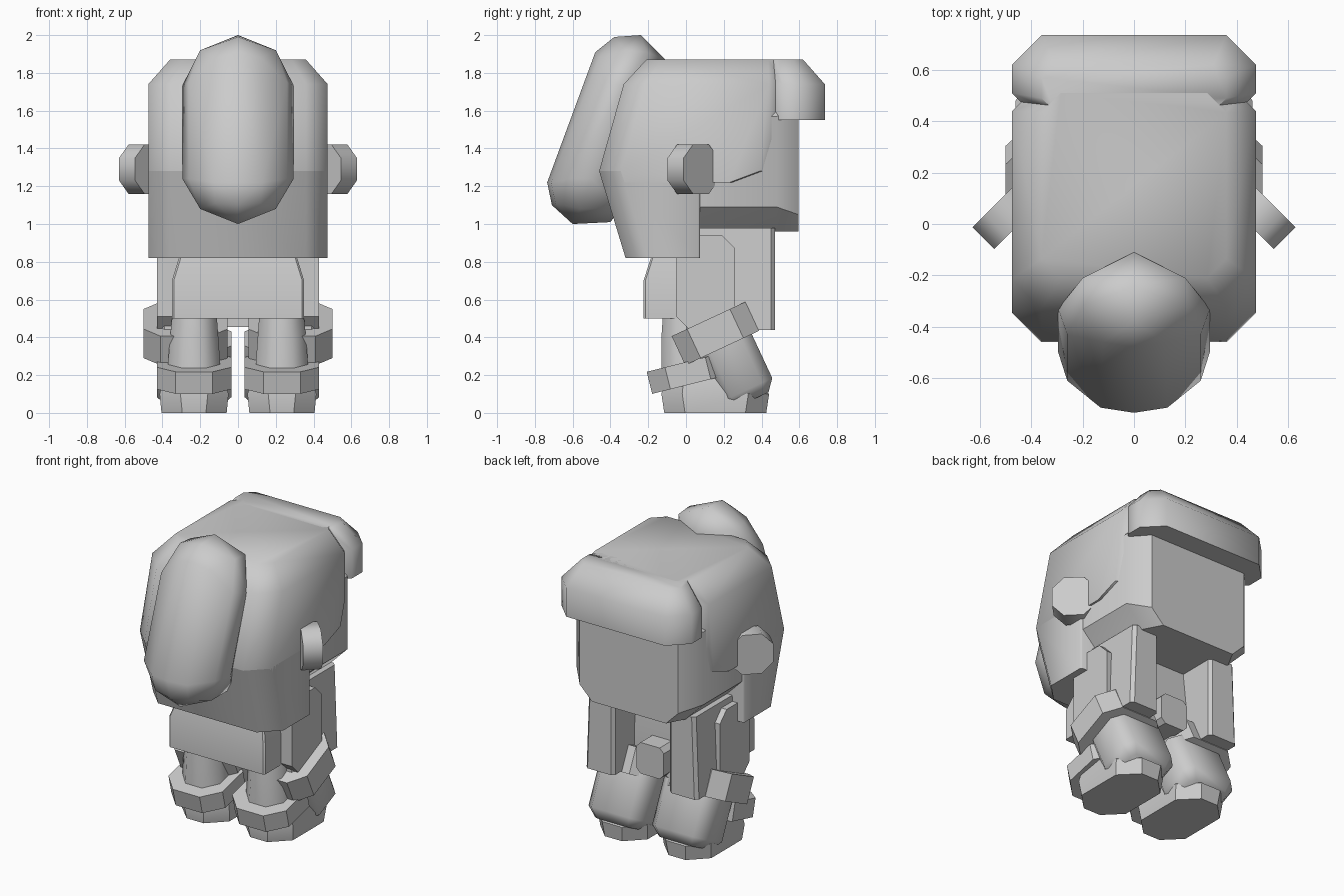
import bpy, bmesh, math
from mathutils import Matrix, Vector

cube = bpy.data.objects.get("Cube")
if cube:
    bpy.data.objects.remove(cube, do_unlink=True)

grey = bpy.data.materials.new("plain_grey")
grey.use_nodes = True
grey.diffuse_color = (0.6, 0.6, 0.6, 1)
grey.node_tree.nodes["Principled BSDF"].inputs["Base Color"].default_value = (0.6, 0.6, 0.6, 1)


def hull(name, points, smooth=50):
    """Closed convex solid around a set of points."""
    bm = bmesh.new()
    for p in points:
        bm.verts.new(p)
    bmesh.ops.remove_doubles(bm, verts=bm.verts[:], dist=0.0005)
    res = bmesh.ops.convex_hull(bm, input=bm.verts[:])
    loose = {g for g in res["geom_interior"] + res["geom_unused"] if isinstance(g, bmesh.types.BMVert)}
    bmesh.ops.delete(bm, geom=list(loose), context='VERTS')
    bmesh.ops.dissolve_limit(bm, angle_limit=math.radians(1), verts=bm.verts[:], edges=bm.edges[:])
    bmesh.ops.recalc_face_normals(bm, faces=bm.faces[:])
    mesh = bpy.data.meshes.new(name)
    bm.to_mesh(mesh)
    bm.free()
    mesh.materials.append(grey)
    ob = bpy.data.objects.new(name, mesh)
    bpy.context.collection.objects.link(ob)
    bpy.ops.object.select_all(action='DESELECT')
    ob.select_set(True)
    bpy.context.view_layer.objects.active = ob
    bpy.ops.object.shade_smooth_by_angle(angle=math.radians(smooth))
    return ob


def octagon(a0, a1, b0, b1, c, d=None):
    """Chamfered rectangle; c cuts the low-b corners, d the high-b corners."""
    d = c if d is None else d
    return [(a0 + c, b0), (a1 - c, b0), (a1, b0 + c), (a1, b1 - d),
            (a1 - d, b1), (a0 + d, b1), (a0, b1 - d), (a0, b0 + c)]


def ring_z(z, x0, x1, y0, y1, c, d=None):
    return [(x, y, z) for x, y in octagon(x0, x1, y0, y1, c, d)]


def ring_y(y, x0, x1, z0, z1, c):
    return [(x, y, z) for x, z in octagon(x0, x1, z0, z1, c)]


def ring_x(x, y0, y1, z0, z1, c):
    return [(x, y, z) for y, z in octagon(y0, y1, z0, z1, c)]


def pair(name, points, smooth=50):
    """Build a part on +x and its mirror on -x."""
    points = [Vector(p) for p in points]
    hull("left_" + name, points, smooth)
    hull("right_" + name, [(-p.x, p.y, p.z) for p in points], smooth)


def tilted(points, y, z, degrees):
    m = Matrix.Translation((0, y, z)) @ Matrix.Rotation(math.radians(degrees), 4, 'X')
    return [m @ Vector(p) for p in points]


# Hair: upper shell, back curtain and overhanging fringe
W = 0.475
upper = []
for z, back, front in ((1.22, -0.44, 0.30), (1.28, -0.46, 0.46), (1.45, -0.41, 0.51), (1.74, -0.33, 0.51)):
    upper += ring_z(z, -W, W, back, front, 0.115, 0.07)
upper += ring_z(1.87, -0.36, 0.36, -0.21, 0.51, 0.075)
hull("hair_shell", upper)

curtain = ring_z(0.82, -W, W, -0.32, 0.075, 0.115, 0.01)
curtain += ring_z(1.28, -W, W, -0.46, 0.075, 0.115, 0.01)
hull("hair_curtain", curtain)

fringe = []
for z in (1.55, 1.74):
    fringe += ring_z(z, -W, W, 0.43, 0.735, 0.08, 0.115)
fringe += ring_z(1.87, -0.36, 0.36, 0.44, 0.62, 0.05)
hull("hair_fringe", fringe)

# Hair bun: tilted rounded pad on the back
half = [(0, -0.735, 1.22), (0.13, -0.715, 1.22), (0, -0.48, 1.91), (0.12, -0.46, 1.88),
        (0, -0.71, 1.10), (0.12, -0.69, 1.11), (0.26, -0.61, 1.24), (0.26, -0.43, 1.75),
        (0, -0.60, 1.0), (0.2, -0.56, 1.08), (0, -0.38, 1.99), (0.2, -0.32, 1.92),
        (0.295, -0.50, 1.24), (0.295, -0.33, 1.73), (0.2, -0.21, 1.91), (0, -0.24, 2.0),
        (0, -0.11, 1.87), (0.2, -0.35, 1.08), (0, -0.40, 1.01)]
hull("hair_bun", half + [(-x, y, z) for x, y, z in half], 60)

# Head with a flat face
head = ring_y(0.595, -0.36, 0.36, 0.96, 1.7, 0.09)
head += ring_y(0.48, -0.462, 0.462, 0.96, 1.7, 0.13)
head += ring_y(-0.2, -0.462, 0.462, 0.96, 1.7, 0.13)
hull("head", head, 42)

# Ears: octagonal discs turned outwards
ear = ring_x(-0.06, -0.13, 0.13, -0.13, 0.13, 0.07) + ring_x(0.06, -0.13, 0.13, -0.13, 0.13, 0.07)
turn = Matrix.Translation((0.495, 0.037, 1.29)) @ Matrix.Rotation(math.radians(45), 4, 'Z')
pair("ear", [turn @ Vector(p) for p in ear])

# Torso, coat panels and sleeves
torso = ring_z(0.5, -0.35, 0.35, -0.225, 0.25, 0.01) + ring_z(0.7, -0.35, 0.35, -0.225, 0.25, 0.01)
torso += ring_z(0.96, -0.27, 0.27, -0.14, 0.22, 0.01)
hull("torso", torso, 30)
pair("coat_panel", ring_z(0.44, 0.2, 0.41, 0, 0.47, 0.02) + ring_z(0.98, 0.2, 0.39, 0, 0.47, 0.02), 30)
pair("sleeve", ring_x(0.3, -0.05, 0.26, 0.44, 0.94, 0.07) + ring_x(0.43, -0.05, 0.26, 0.44, 0.94, 0.07), 30)

# Belt buckle
hull("buckle", ring_y(0.2, -0.1, 0.1, 0.455, 0.66, 0.03) + ring_y(0.375, -0.1, 0.1, 0.455, 0.66, 0.03), 30)

# Wrist cuffs and fists, tilted forwards
cuff = ring_z(-0.085, 0.055, 0.5, -0.215, 0.215, 0.09) + ring_z(0.085, 0.055, 0.5, -0.215, 0.215, 0.09)
pair("wrist_cuff", tilted(cuff, 0.155, 0.42, 25), 30)
fist = ring_z(-0.18, 0.09, 0.375, -0.1, 0.1, 0.03) + ring_z(-0.12, 0.035, 0.43, -0.15, 0.15, 0.06)
fist += ring_z(0.18, 0.035, 0.43, -0.15, 0.15, 0.06)
pair("fist", tilted(fist, 0.27, 0.23, 25))

# Legs, ankle bands and boots
leg = ring_z(0.2, 0.09, 0.375, -0.13, 0.16, 0.08) + ring_z(0.4, 0.11, 0.36, -0.13, 0.15, 0.075)
pair("leg", leg + ring_z(0.55, 0.115, 0.345, -0.12, 0.14, 0.07))
boot = ring_z(0, 0.06, 0.405, -0.115, 0.425, 0.11) + ring_z(0.1, 0.05, 0.415, -0.13, 0.44, 0.11)
pair("boot", boot + ring_z(0.2, 0.08, 0.39, -0.11, 0.3, 0.1), 30)
band = ring_z(-0.06, 0.035, 0.43, -0.21, 0.21, 0.1) + ring_z(0.06, 0.035, 0.43, -0.21, 0.21, 0.1)
pair("ankle_band", tilted(band, 0.01, 0.21, 14), 30)
